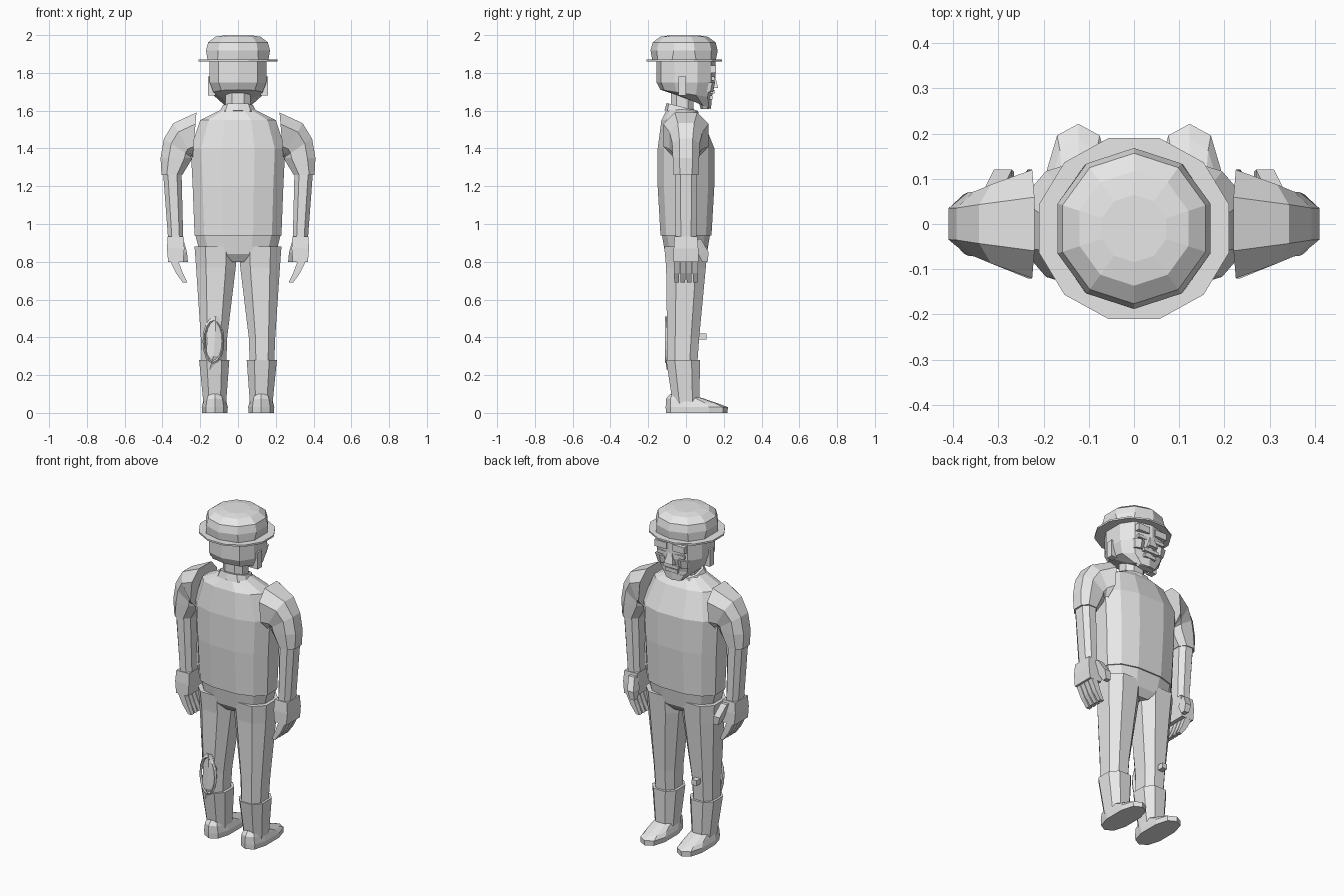
import bpy, bmesh, math

if "Cube" in bpy.data.objects:
    bpy.data.objects.remove(bpy.data.objects["Cube"])

grey = bpy.data.materials.new("plain grey")
colour = (0.8, 0.8, 0.8, 1)
grey.diffuse_color = colour
grey.use_nodes = True
grey.node_tree.nodes["Principled BSDF"].inputs["Base Color"].default_value = colour


def slanted(inner, outer, deep, y=0, sides=8, boxy=0.8, tilt=0):
    """Rounded section between two (x, z) points; tilt raises its +y side."""
    points = []
    fit = math.cos(math.pi / sides)
    for i in range(sides):
        turn = math.tau * (i + 0.5) / sides
        c, s = math.cos(turn) / fit, math.sin(turn) / fit
        c = math.copysign(abs(c) ** boxy, c)
        s = math.copysign(abs(s) ** boxy, s)
        across = (1 + c) / 2
        points.append((inner[0] + (outer[0] - inner[0]) * across,
                       y + deep * s,
                       inner[1] + (outer[1] - inner[1]) * across + tilt * s))
    return points


def section(z, wide, deep, x=0, **options):
    """Level section given by its half width and half depth."""
    return slanted((x - wide, z), (x + wide, z), deep, **options)


def loft(name, sections, paired=False):
    """Skin a row of sections and cap both ends."""
    bm = bmesh.new()
    loops = [[bm.verts.new(point) for point in points] for points in sections]
    for low, high in zip(loops, loops[1:]):
        for i in range(len(low)):
            bm.faces.new((low[i - 1], low[i], high[i], high[i - 1]))
    bm.faces.new(loops[0])
    bm.faces.new(loops[-1])
    bmesh.ops.recalc_face_normals(bm, faces=bm.faces)
    mesh = bpy.data.meshes.new(name)
    bm.to_mesh(mesh)
    bm.free()
    mesh.materials.append(grey)
    part = bpy.data.objects.new(name, mesh)
    bpy.context.collection.objects.link(part)
    if paired:
        part.modifiers.new("Mirror", 'MIRROR')


def block(name, x, y, z, wide, deep, tall, paired=False):
    """Box given by its centre and half sizes."""
    loft(name, [section(z + tall * side, wide, deep, x=x, y=y, sides=4)
                for side in (-1, 1)], paired)


# Bowler hat: thin brim and a faceted, flattened dome
loft("hat_brim", [section(z, wide=0.21, deep=0.2, y=-0.01, sides=12, boxy=1)
                  for z in (1.86, 1.87)])
dome = [section(z=1.86, wide=0.16, deep=0.16, y=-0.01, sides=10)]
for degrees in (8, 30, 60, 80):
    angle = math.radians(degrees)
    radius = 0.17 * math.sqrt(math.cos(angle))
    dome.append(section(1.87 + 0.13 * math.sqrt(math.sin(angle)),
                        radius, radius, y=-0.01, sides=10, boxy=1))
loft("hat_crown", dome)

# Head with a jaw that slopes down towards the chin
loft("head", [
    section(z=1.87, wide=0.15, deep=0.15, sides=10),
    section(z=1.75, wide=0.15, deep=0.15, sides=10),
    section(z=1.69, wide=0.13, deep=0.13, sides=10, tilt=-0.02),
    section(z=1.64, wide=0.07, deep=0.07, y=0.06, sides=10, tilt=-0.03)])
block("ear", x=0.14, y=-0.02, z=1.73, wide=0.02, deep=0.02, tall=0.05, paired=True)
block("brow", x=0.06, y=0.13, z=1.82, wide=0.04, deep=0.03, tall=0.02, paired=True)
block("eye", x=0.06, y=0.13, z=1.77, wide=0.03, deep=0.02, tall=0.01, paired=True)
loft("cheek", [
    section(z=1.7, wide=0.03, deep=0.03, x=0.07, y=0.11, sides=6),
    section(z=1.75, wide=0.04, deep=0.03, x=0.07, y=0.12, sides=6)], paired=True)
loft("nose", [
    section(z=1.72, wide=0.03, deep=0.03, y=0.14, sides=4),
    section(z=1.8, wide=0.01, deep=0.02, y=0.13, sides=4)])
block("moustache", x=0, y=0.12, z=1.7, wide=0.05, deep=0.03, tall=0.01)
block("lower_lip", x=0, y=0.12, z=1.67, wide=0.04, deep=0.02, tall=0.01)
loft("chin", [
    section(z=1.61, wide=0.05, deep=0.02, y=0.1, sides=6),
    section(z=1.65, wide=0.07, deep=0.03, y=0.1, sides=6)])
loft("neck", [section(z, wide=0.065, deep=0.06, y=-0.02) for z in (1.55, 1.72)])

# Shirt: body, sloping collar and drooping sleeves
loft("shirt_body", [
    section(z=0.94, wide=0.23, deep=0.135, sides=12),
    section(z=1.2, wide=0.24, deep=0.15, sides=12),
    section(z=1.4, wide=0.25, deep=0.15, sides=12),
    section(z=1.55, wide=0.2, deep=0.11, y=-0.02, sides=12),
    section(z=1.61, wide=0.08, deep=0.07, y=-0.03, sides=12)])
loft("collar", [
    section(z=1.58, wide=0.1, deep=0.09, y=-0.02, sides=10, tilt=-0.02),
    section(z=1.62, wide=0.08, deep=0.08, y=-0.02, sides=10, tilt=-0.02)])
armpit = (0.24, 1.35)
sleeve = []
for degrees in (90, 50, 25, 0):
    angle = math.radians(degrees)
    shoulder = (0.22 + 0.19 * math.cos(angle), 1.35 + 0.24 * math.sin(angle))
    sleeve.append(slanted(armpit, shoulder, deep=0.07 + 0.05 * math.sin(angle) ** 4))
sleeve.append(section(z=1.26, wide=0.055, deep=0.065, x=0.35))
loft("sleeve", sleeve, paired=True)

# Arms, palms, curled fingers and thumbs
loft("arm", [
    section(z=1.32, wide=0.05, deep=0.06, x=0.35),
    section(z=0.92, wide=0.04, deep=0.055, x=0.33)], paired=True)
loft("palm", [
    section(z=0.8, wide=0.04, deep=0.065, x=0.33, sides=4),
    section(z=0.87, wide=0.046, deep=0.065, x=0.33, sides=4),
    section(z=0.935, wide=0.042, deep=0.06, x=0.33, sides=4)], paired=True)
for finger in range(4):
    y = (finger - 1.5) * 0.033
    loft("finger", [
        section(z=0.69, wide=0.012, deep=0.012, x=0.28, y=y, sides=4),
        section(z=0.74, wide=0.018, deep=0.014, x=0.31, y=y, sides=4),
        section(z=0.81, wide=0.022, deep=0.015, x=0.34, y=y, sides=4)], paired=True)
loft("thumb", [
    section(z=0.8, wide=0.015, deep=0.015, x=0.28, y=0.1, sides=4),
    section(z=0.85, wide=0.02, deep=0.03, x=0.29, y=0.09, sides=4),
    section(z=0.92, wide=0.02, deep=0.02, x=0.31, y=0.06, sides=4)], paired=True)

# Trousers: hips and tapering legs
loft("hips", [
    section(z=0.8, wide=0.07, deep=0.08, sides=12),
    section(z=0.84, wide=0.2, deep=0.11, sides=12),
    section(z=0.96, wide=0.23, deep=0.13, sides=12)])
loft("trouser_leg", [
    section(z=0.26, wide=0.065, deep=0.08, x=0.127, y=-0.02),
    section(z=0.4, wide=0.07, deep=0.085, x=0.127, y=-0.015),
    section(z=0.77, wide=0.105, deep=0.105, x=0.117),
    section(z=0.88, wide=0.113, deep=0.115, x=0.117)], paired=True)

# Boots: shaft, flat sole and sloping instep
loft("boot_shaft", [
    section(z=0.05, wide=0.06, deep=0.07, x=0.123),
    section(z=0.28, wide=0.08, deep=0.09, x=0.126, y=-0.015)], paired=True)
loft("shoe", [
    section(z=0, wide=0.067, deep=0.157, x=0.123, y=0.057, sides=10),
    section(z=0.03, wide=0.069, deep=0.158, x=0.123, y=0.057, sides=10),
    section(z=0.06, wide=0.06, deep=0.14, x=0.123, y=0.04, sides=10, tilt=-0.015),
    section(z=0.09, wide=0.05, deep=0.08, x=0.123, sides=10, tilt=-0.01)], paired=True)

# Oval holster with a rope rim on one calf, and the peg at its front
loft("holster", [
    section(z=0.23, wide=0.01, deep=0.02, x=-0.15, y=-0.08, sides=6),
    section(z=0.3, wide=0.04, deep=0.02, x=-0.13, y=-0.09, sides=6),
    section(z=0.43, wide=0.04, deep=0.02, x=-0.12, y=-0.09, sides=6),
    section(z=0.51, wide=0.02, deep=0.02, x=-0.12, y=-0.09, sides=6)])
bpy.ops.mesh.primitive_torus_add(
    major_segments=16, minor_segments=4, major_radius=1, minor_radius=0.15,
    location=(-0.13, -0.1, 0.38), rotation=(math.pi / 2, 0, 0))
rim = bpy.context.object
rim.name = "holster_rim"
rim.scale = (0.05, 0.11, 0.08)
rim.data.materials.append(grey)
block("peg", x=-0.13, y=0.08, z=0.405, wide=0.016, deep=0.028, tall=0.016)
